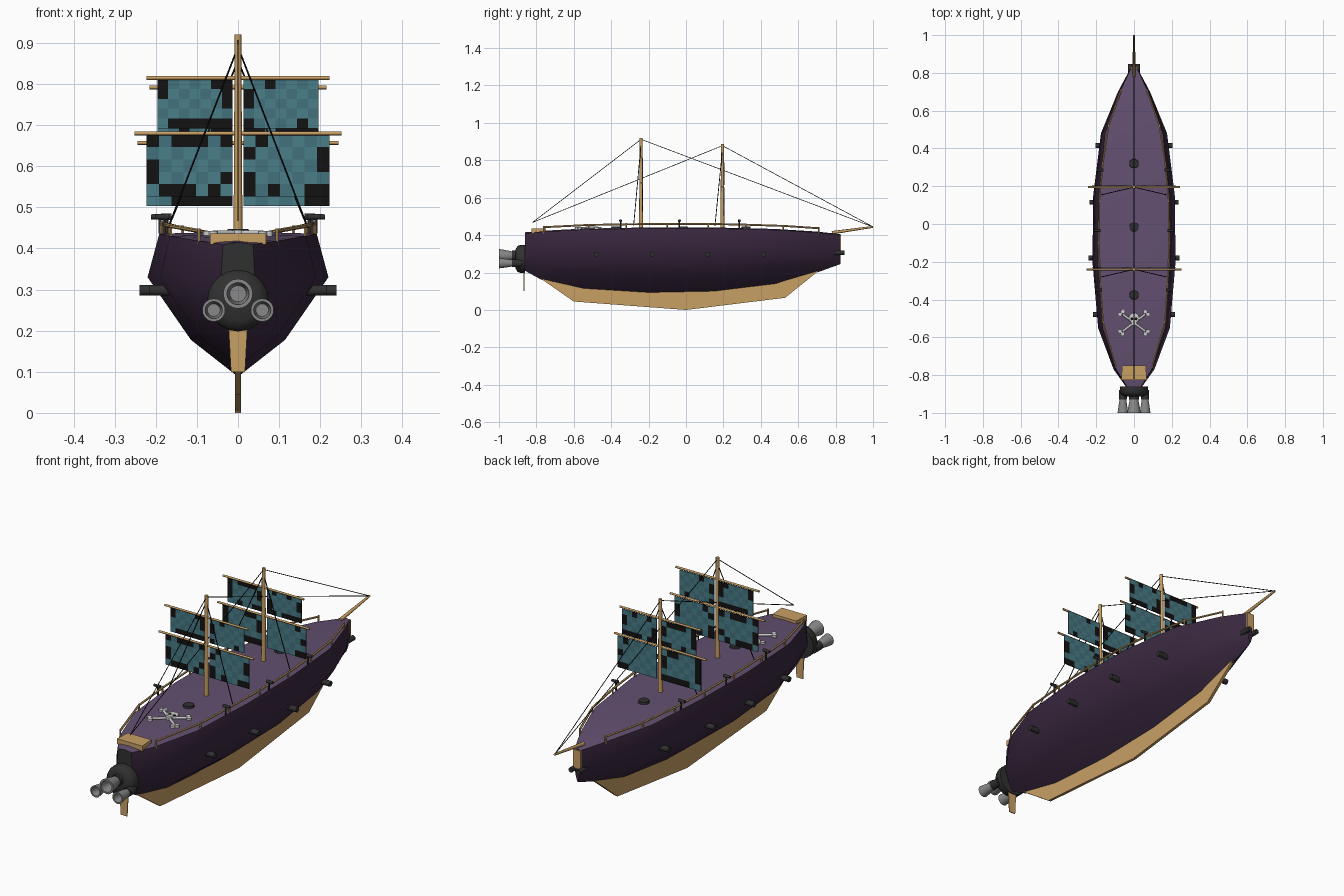
import bpy, bmesh, math, random
from mathutils import Vector, Matrix

if "Cube" in bpy.data.objects:
    bpy.data.objects.remove(bpy.data.objects["Cube"])

random.seed(4)


def material(name, rgb):
    m = bpy.data.materials.new(name)
    m.diffuse_color = (*rgb, 1)
    m.use_nodes = True
    m.node_tree.nodes["Principled BSDF"].inputs["Base Color"].default_value = m.diffuse_color
    return m


HULL = material("dark_purple", (0.042, 0.021, 0.05))
DECK = material("deck_purple", (0.125, 0.08, 0.165))
WOOD = material("wood", (0.58, 0.35, 0.13))
IRON = material("iron", (0.03, 0.03, 0.03))
STEEL = material("steel", (0.25, 0.25, 0.25))
BONE = material("bone", (0.6, 0.6, 0.6))
TEAL = material("teal", (0.07, 0.21, 0.25))
TEAL2 = material("teal_dark", (0.055, 0.165, 0.2))
BLACK = material("black", (0.006, 0.006, 0.006))


def finish(name, bm, *mats):
    bmesh.ops.recalc_face_normals(bm, faces=bm.faces[:])
    me = bpy.data.meshes.new(name)
    bm.to_mesh(me)
    bm.free()
    ob = bpy.data.objects.new(name, me)
    bpy.context.collection.objects.link(ob)
    for m in mats:
        me.materials.append(m)
    return ob


def rods(name, parts, mat, n=8):
    """Round bars, each given as start, end, start radius, end radius."""
    bm = bmesh.new()
    for p, q, r1, r2 in parts:
        p, q = Vector(p), Vector(q)
        turn = (q - p).to_track_quat('Z', 'Y').to_matrix().to_4x4()
        bmesh.ops.create_cone(bm, cap_ends=True, segments=n, radius1=r1, radius2=r2,
                              depth=(q - p).length, matrix=Matrix.Translation((p + q) / 2) @ turn)
    return finish(name, bm, mat)


def slab(name, outline, axis, centre, thick, mat):
    """Flat outline extruded evenly along one axis."""
    bm = bmesh.new()
    rings = []
    for d in (-thick / 2, thick / 2):
        ring = []
        for a, b in outline:
            co = [a, b]
            co.insert(axis, centre + d)
            ring.append(bm.verts.new(co))
        bm.faces.new(ring)
        rings.append(ring)
    k = len(outline)
    for i in range(k):
        j = (i + 1) % k
        bm.faces.new((rings[0][i], rings[0][j], rings[1][j], rings[1][i]))
    return finish(name, bm, mat)


def lathe(name, profile, x, z, mat, n=20):
    """Profile of (radius, y) turned round a lengthwise axis."""
    bm = bmesh.new()
    vs = [bm.verts.new((x + r, y, z)) for r, y in profile]
    es = [bm.edges.new(p) for p in zip(vs, vs[1:])]
    bmesh.ops.spin(bm, geom=vs + es, cent=(x, 0, z), axis=(0, 1, 0), angle=2 * math.pi,
                   steps=n, use_merge=True)
    bmesh.ops.remove_doubles(bm, verts=bm.verts[:], dist=1e-5)
    return finish(name, bm, mat)


# hull stations: y, half width, bottom z, widest z, deck z
STATIONS = [(-0.862, 0.042, 0.21, 0.31, 0.41), (-0.77, 0.108, 0.16, 0.32, 0.418),
            (-0.55, 0.19, 0.11, 0.33, 0.43), (-0.2, 0.22, 0.088, 0.33, 0.436),
            (0.15, 0.216, 0.095, 0.33, 0.436), (0.48, 0.175, 0.135, 0.33, 0.428),
            (0.7, 0.085, 0.2, 0.325, 0.414), (0.825, 0.018, 0.245, 0.32, 0.4)]


def station(y):
    for a, b in zip(STATIONS, STATIONS[1:]):
        if y <= b[0]:
            t = (y - a[0]) / (b[0] - a[0])
            return [u + (v - u) * t for u, v in zip(a, b)]


# hull with deck
bm = bmesh.new()
rings = []
for y, w, zb, zm, zt in STATIONS:
    half = [(0.52 * w, zb + 0.37 * (zm - zb)), (w, zm), (0.87 * w, zt)]
    ring = [(0, zb)] + half + [(0, zt + 0.005)] + [(-x, z) for x, z in reversed(half)]
    rings.append([bm.verts.new((x, y, z)) for x, z in ring])
for a, b in zip(rings, rings[1:]):
    for i in range(8):
        j = (i + 1) % 8
        bm.faces.new((a[i], a[j], b[j], b[i])).material_index = 1 if i in (3, 4) else 0
bm.faces.new(rings[0]).material_index = 2
bm.faces.new(rings[-1])
finish("hull", bm, HULL, DECK, IRON)

# keel, rudder, bow plate, stern bench
slab("keel", [(-0.78, 0.17), (-0.6, 0.045), (0, 0), (0.53, 0.065), (0.71, 0.21),
              (0.48, 0.16), (0, 0.11), (-0.5, 0.13)], 0, 0, 0.014, WOOD)
slab("rudder", [(-0.017, 0.1), (0.017, 0.1), (0.023, 0.21), (-0.023, 0.21)], 1, -0.866, 0.004, WOOD)
slab("bow_plate", [(-0.02, 0.31), (0.02, 0.31), (0.02, 0.4), (-0.02, 0.4)], 1, 0.827, 0.006, WOOD)
slab("stern_bench", [(-0.068, -0.825), (0.068, -0.825), (0.062, -0.748), (-0.062, -0.748)],
     2, 0.423, 0.026, WOOD)
rods("bowsprit", [((0, 0.78, 0.413), (0, 1, 0.444), 0.009, 0.005)], WOOD)

# engine housing and three nozzles
lathe("engine_housing", [(0, -0.912), (0.05, -0.912), (0.07, -0.9), (0.075, -0.885),
                         (0.075, -0.86), (0, -0.86)], 0, 0.273, IRON)
for name, x, z, r in (("centre", 0, 0.29, 0.036), ("left", -0.059, 0.25, 0.028),
                      ("right", 0.059, 0.25, 0.028)):
    lathe("nozzle_neck_" + name, [(0, -0.88), (0.75 * r, -0.88), (0.75 * r, -0.93), (0, -0.93)], x, z, IRON)
    lathe("nozzle_" + name, [(0, -0.925), (0.6 * r, -0.925), (0.75 * r, -0.95), (r, -1),
                             (0.75 * r, -1), (0.55 * r, -0.945), (0, -0.945)], x, z, STEEL)

# side cannons, bow cannons, swivel guns
side, swivel = [], []
for s in (-1, 1):
    for y in (-0.48, -0.18, 0.115, 0.415):
        w = station(y)[1]
        side.append(((s * (w - 0.05), y, 0.298), (s * (w + 0.02), y, 0.298), 0.013, 0.013))
    for y in (-0.35, -0.035, 0.285):
        _, w, _, _, zt = station(y)
        x = s * 0.87 * w
        swivel += [((x, y, zt), (x, y, 0.476), 0.004, 0.004),
                   ((x - s * 0.012, y, 0.477), (x + s * 0.022, y, 0.477), 0.008, 0.006)]
rods("side_cannons", side, IRON, 12)
rods("swivel_guns", swivel, IRON)
rods("bow_cannons", [((x, 0.79, 0.306), (x, 0.848, 0.306), 0.012, 0.012) for x in (-0.02, 0.02)], IRON, 12)

# railing on both sides
rail = []
posts = (-0.76, -0.52, -0.32, -0.1, 0.12, 0.32, 0.52, 0.71)
for s in (-1, 1):
    tops = []
    for y in posts:
        _, w, _, _, zt = station(y)
        x = s * 0.85 * w
        tops.append((x, y, zt + 0.024))
        rail.append(((x, y, zt - 0.01), (x, y, zt + 0.03), 0.004, 0.004))
    rail += [(p, q, 0.005, 0.005) for p, q in zip(tops, tops[1:])]
rods("railing", rail, WOOD, 6)

# deck hatches
rods("deck_hatches", [((0, y, 0.43), (0, y, 0.447), 0.026, 0.024) for y in (-0.375, -0.015, 0.32)], IRON, 16)

# bone emblem on the deck
bones = []
for s in (-1, 1):
    a, b = (s * 0.06, -0.568, 0.438), (-s * 0.06, -0.478, 0.438)
    bones.append((a, b, 0.006, 0.006))
    for x, y, z in (a, b):
        for dx, dy in ((0.014, 0), (0, 0.014)):
            e = (x + math.copysign(dx, x), y + math.copysign(dy, y + 0.523))
            bones.append(((*e, 0.43), (*e, 0.443), 0.011, 0.011))
bones += [((0, -0.497, 0.43), (0, -0.497, 0.446), 0.029, 0.027),
          ((0, -0.523, 0.43), (0, -0.523, 0.445), 0.016, 0.015)]
rods("deck_emblem", bones, BONE, 12)
rods("emblem_eyes", [((x, -0.502, 0.44), (x, -0.502, 0.447), 0.008, 0.008) for x in (-0.011, 0.011)], BLACK)

# masts, yards and rigging
MASTS = [("aft", -0.24, 0.92, 0.0, 1.0), ("fore", 0.195, 0.886, -0.023, 0.97)]
ropes = []
for name, y, top, dz, k in MASTS:
    rods("mast_" + name, [((0, y, 0.42), (0, y, top), 0.011, 0.008)], WOOD, 12)
    rods("yards_" + name, [((-w * k, y, z + dz), (w * k, y, z + dz), 0.005, 0.005)
                           for w, z in ((0.222, 0.815), (0.252, 0.68))], WOOD)
    ropes += [((0, y, top - 0.008), end, 0.0018, 0.0018)
              for end in ((0, -0.82, 0.468), (0, 1, 0.444))]
    ropes += [((0, y, top - 0.03), (s * 0.17, y - 0.04, 0.45), 0.0022, 0.0022) for s in (-1, 1)]
rods("rigging", ropes, BLACK, 5)

# smooth shading with sharp edges kept
bpy.ops.object.select_all(action='SELECT')
bpy.context.view_layer.objects.active = bpy.context.selected_objects[0]
bpy.ops.object.shade_smooth_by_angle(angle=math.radians(55))

# checkered sails, two rows on each mast, split at the mast
for name, y, top, dz, k in MASTS:
    for row, w, z0, z1 in (("upper", 0.196, 0.692, 0.812), ("lower", 0.222, 0.526, 0.677)):
        for s in (-1, 1):
            nx, nz = 7, 5
            bm = bmesh.new()
            bmesh.ops.create_grid(bm, x_segments=nx, y_segments=nz, size=0.5)
            for f in bm.faces:
                c = f.calc_center_median()
                i, j = int((c.x + 0.5) * nx), int((c.y + 0.5) * nz)
                edge = i in (0, nx - 1) or j in (0, nz - 1)
                f.material_index = 2 if edge and random.random() < 0.45 else (i + j) % 2
            for v in bm.verts:
                v.co = (s * (0.013 + (v.co.x + 0.5) * (w - 0.013)), y + 0.008,
                        z0 + dz + (v.co.y + 0.5) * (z1 - z0))
            sail = finish(f"sail_{name}_{row}_{'left' if s < 0 else 'right'}", bm, TEAL, TEAL2, BLACK)
            mod = sail.modifiers.new("thickness", 'SOLIDIFY')
            mod.thickness = 0.004
            mod.offset = 0
